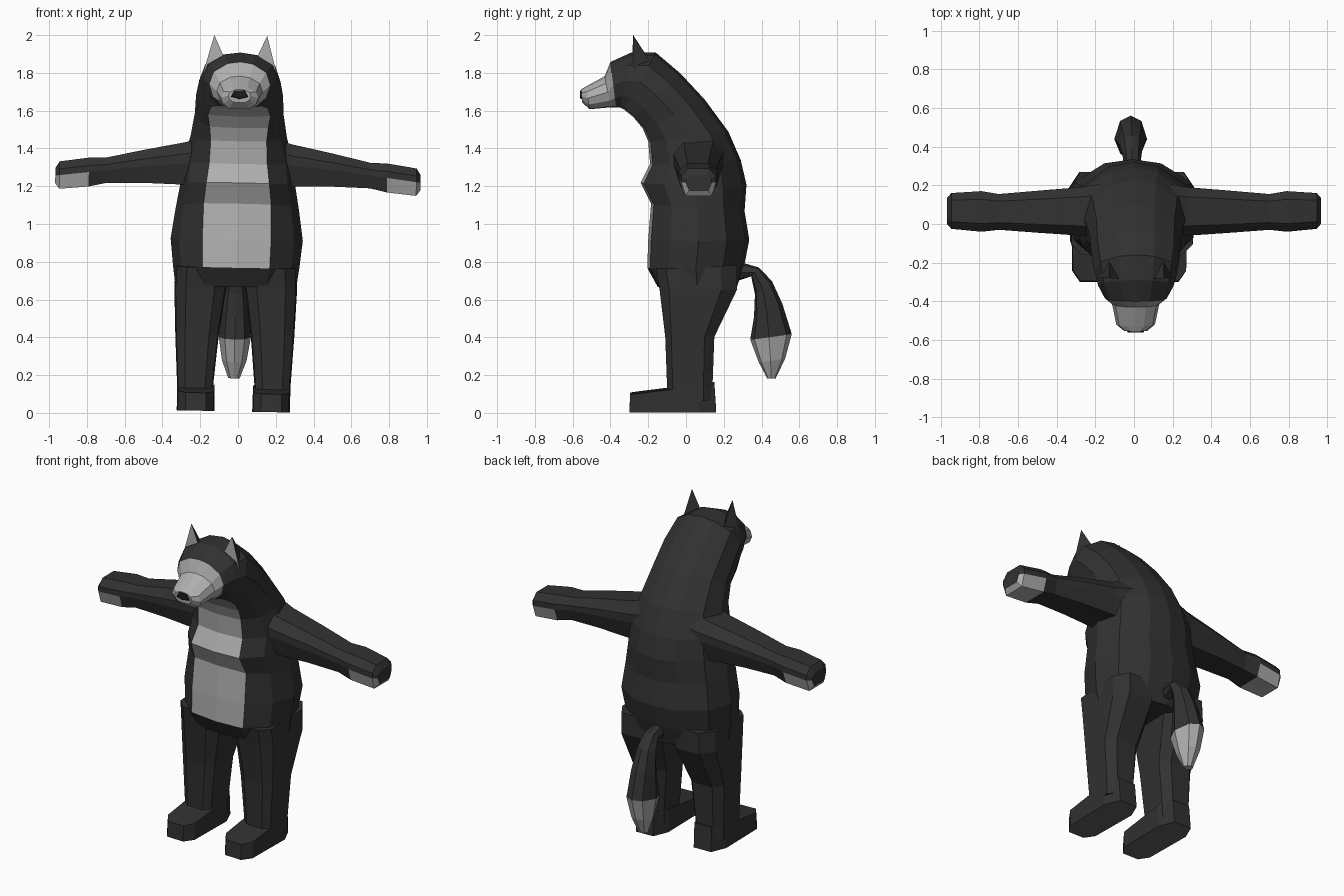
import bpy, bmesh, math
from mathutils import Matrix, Vector

if "Cube" in bpy.data.objects:
    bpy.data.objects.remove(bpy.data.objects["Cube"])


def material(name, v):
    m = bpy.data.materials.new(name)
    m.diffuse_color = (v, v, v, 1)
    m.use_nodes = True
    m.node_tree.nodes["Principled BSDF"].inputs["Base Color"].default_value = m.diffuse_color
    return m


DARK = material("charcoal fur", 0.031)
LIGHT = material("pale fur", 0.43)
SOLE = material("sole grey", 0.11)
NOSE = material("nose black", 0.012)

# The whole figure leans very slightly to one side
LEAN = Matrix.Translation((-0.025, 0, 0.008)) @ Matrix.Rotation(0.02, 4, 'Y')

# Cross-sections: (sideways, front to back), starting at the front centre
OCT = [(0, -1), (.62, -.8), (1, -.1), (.65, .75), (0, 1), (-.65, .75), (-1, -.1), (-.62, -.8)]
BOXY = [(.55, -1), (.95, -.75), (1, .6), (.6, 1), (-.6, 1), (-1, .6), (-.95, -.75), (-.55, -1)]


def body_section(f):
    half = [(f, -.94), (.87, -.56), (1, 0), (.86, .56), (.42, .92)]
    return [(0, -1)] + half + [(0, 1)] + [(-x, y) for x, y in reversed(half)]


def loft(name, rings, mats, paint=None):
    """Skin a list of point rings, cap both ends, colour faces with paint(ring, side, face)."""
    bm = bmesh.new()
    loops = [[bm.verts.new(p) for p in r] for r in rings]
    n = len(loops[0])
    tags = []
    for i in range(len(loops) - 1):
        for j in range(n):
            k = (j + 1) % n
            f = bm.faces.new((loops[i][j], loops[i][k], loops[i + 1][k], loops[i + 1][j]))
            tags.append((f, i, j))
    tags.append((bm.faces.new(loops[0][::-1]), -1, 0))
    tags.append((bm.faces.new(loops[-1]), len(loops), 0))
    bmesh.ops.recalc_face_normals(bm, faces=bm.faces)
    for f, i, j in tags:
        f.material_index = paint(i, j, f) if paint else 0
    bm.transform(LEAN)
    return finish(name, bm, mats)


def finish(name, bm, mats):
    me = bpy.data.meshes.new(name)
    bm.to_mesh(me)
    bm.free()
    for m in mats:
        me.materials.append(m)
    ob = bpy.data.objects.new(name, me)
    bpy.context.collection.objects.link(ob)
    return ob


def ring(section, front, back, w, x=0.0):
    """Ring spanning from a front (y, z) point to a back (y, z) point with half-width w."""
    a, b = Vector((x, *front)), Vector((x, *back))
    mid, half = (a + b) / 2, (b - a) / 2
    return [mid + Vector((u * w, 0, 0)) + half * v for u, v in section]


# Torso, neck and head in one skin: front point, back point, half-width, width of pale front
BODY = [
    ((-.15, .66), (.27, .66), .32, .50),
    ((-.205, .76), (.31, .78), .335, .53),
    ((-.20, .91), (.335, .91), .35, .52),
    ((-.185, 1.10), (.31, 1.06), .325, .55),
    ((-.24, 1.21), (.32, 1.20), .303, .55),
    ((-.19, 1.31), (.29, 1.33), .29, .53),
    ((-.20, 1.43), (.225, 1.48), .255, .58),
    ((-.23, 1.50), (.10, 1.65), .235, .66),
    ((-.28, 1.56), (-.03, 1.79), .23, .72),
    ((-.33, 1.60), (-.16, 1.90), .215, .70),
    ((-.35, 1.61), (-.29, 1.90), .195, .62),
    ((-.37, 1.61), (-.40, 1.85), .16, .55),
    ((-.40, 1.61), (-.43, 1.775), .122, .55),
    ((-.51, 1.60), (-.53, 1.72), .10, .55),
    ((-.55, 1.635), (-.555, 1.705), .06, .55),
]
loft("body_and_head", [ring(body_section(f), a, b, w) for a, b, w, f in BODY], [DARK, LIGHT],
     lambda i, j, f: int(i >= 11 or (i >= 1 and j in (0, 11))))

# Nose
loft("nose", [[Vector((x * s, y, 1.682 + z * s)) for x, z in
               [(-.05, -.018), (-.03, .02), (.03, .02), (.05, -.018), (0, -.03)]]
              for y, s in ((-.545, 1), (-.562, .8))], [NOSE])

# Tail with pale tip
TAIL = [
    ((.27, .69), (.29, .79), .04), ((.345, .715), (.385, .762), .05),
    ((.365, .62), (.455, .69), .06), ((.36, .50), (.51, .57), .075),
    ((.34, .38), (.56, .41), .085), ((.385, .26), (.525, .28), .065),
    ((.43, .175), (.475, .175), .03),
]
loft("tail", [ring(OCT, *t) for t in TAIL], [DARK, LIGHT], lambda i, j, f: int(i >= 4))

# Arm stations: x, z low, z high, y front, y back
ARM = [
    (.16, 1.19, 1.46, -.08, .21), (.28, 1.195, 1.42, -.06, .19),
    (.50, 1.20, 1.375, -.045, .172), (.70, 1.195, 1.33, -.03, .155),
    (.79, 1.175, 1.328, -.04, .17), (.945, 1.16, 1.305, -.025, .16),
    (.967, 1.19, 1.27, .00, .135),
]
ARM_SECTION = [(-.6, 1), (.6, 1), (1, .45), (1, 0), (.75, -1), (-.75, -1), (-1, 0), (-1, .45)]

# Leg rings: front, back, inner x, outer x
LEG = [
    ((-.16, .76), (.27, .78), .05, .32), ((-.14, .65), (.27, .65), .05, .325),
    ((-.11, .40), (.15, .40), .085, .315), ((-.10, .13), (.14, .13), .11, .30),
    ((-.10, .06), (.14, .06), .11, .30),
]
FOOT = [((-.30, .0), (.16, .0), .10), ((-.295, .095), (.15, .15), .098)]

for side, s in (("left", -1), ("right", 1)):
    # Arm with pale lower half of the paw
    rings = [[Vector((s * x, (y0 + y1) / 2 + u * (y1 - y0) / 2, (z0 + z1) / 2 + v * (z1 - z0) / 2))
              for u, v in ARM_SECTION] for x, z0, z1, y0, y1 in ARM]
    loft(side + "_arm", rings, [DARK, LIGHT],
         lambda i, j, f: int(i in (4, 5) and j in (3, 4, 5)))

    # Leg
    loft(side + "_leg", [ring(BOXY, a, b, (x1 - x0) / 2, s * (x0 + x1) / 2)
                         for a, b, x0, x1 in LEG], [DARK])

    # Foot with grey sole
    loft(side + "_foot", [ring(BOXY, a, b, w, s * .20) for a, b, w in FOOT], [DARK, SOLE],
         lambda i, j, f: int(i == -1))

    # Ear: pyramid with pale front
    bm = bmesh.new()
    inner, outer, back, tip = [bm.verts.new(p) for p in (
        (s * .075, -.285, 1.85), (s * .195, -.275, 1.79), (s * .14, -.17, 1.82), (s * .14, -.28, 1.99))]
    front = bm.faces.new((inner, outer, tip))
    for tri in ((outer, back, tip), (back, inner, tip), (inner, back, outer)):
        bm.faces.new(tri)
    bmesh.ops.recalc_face_normals(bm, faces=bm.faces)
    front.material_index = 1
    bm.transform(LEAN)
    finish(side + "_ear", bm, [DARK, LIGHT])
